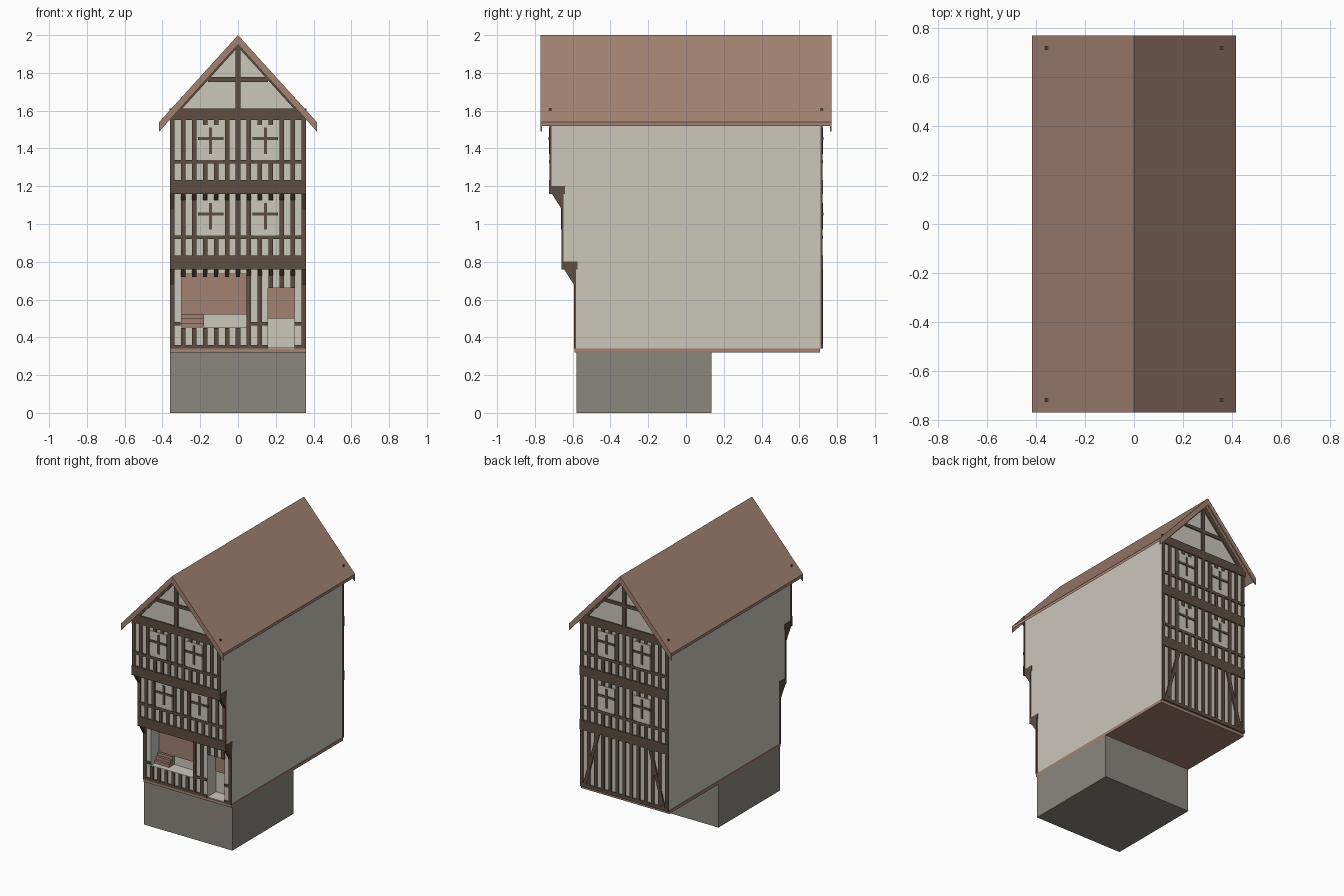
import bpy, bmesh
from mathutils import Vector

cube = bpy.data.objects.get("Cube")
if cube:
    bpy.data.objects.remove(cube, do_unlink=True)


def material(name, r, g, b):
    m = bpy.data.materials.new(name)
    m.use_nodes = True
    m.diffuse_color = (r, g, b, 1)
    m.node_tree.nodes["Principled BSDF"].inputs["Base Color"].default_value = (r, g, b, 1)
    return m


PLASTER = material("plaster", 0.60, 0.57, 0.50)
STONE = material("stone", 0.26, 0.24, 0.21)
TIMBER = material("dark timber", 0.11, 0.075, 0.052)
CLAY = material("brown clay and wood", 0.36, 0.22, 0.165)


def finish(name, bm, mat):
    bmesh.ops.recalc_face_normals(bm, faces=bm.faces)
    me = bpy.data.meshes.new(name)
    bm.to_mesh(me)
    bm.free()
    me.materials.append(mat)
    ob = bpy.data.objects.new(name, me)
    bpy.context.collection.objects.link(ob)
    return ob


def add_prism(bm, points, axis, a, b):
    """Extrude a profile along x (points are y, z) or y (points are x, z)."""
    def place(p, d):
        return (d, p[0], p[1]) if axis == "x" else (p[0], d, p[1])
    lo = [bm.verts.new(place(p, a)) for p in points]
    hi = [bm.verts.new(place(p, b)) for p in points]
    bm.faces.new(lo)
    bm.faces.new(hi)
    n = len(points)
    for i in range(n):
        j = (i + 1) % n
        bm.faces.new((lo[i], lo[j], hi[j], hi[i]))


def add_box(bm, x0, x1, y0, y1, z0, z1):
    add_prism(bm, [(x0, z0), (x1, z0), (x1, z1), (x0, z1)], "y", y0, y1)


def box(name, mat, *bounds):
    bm = bmesh.new()
    add_box(bm, *bounds)
    return finish(name, bm, mat)


def prism(name, mat, *args):
    bm = bmesh.new()
    add_prism(bm, *args)
    return finish(name, bm, mat)


# Main dimensions
HALF = 0.355
FRONTS = (-0.585, -0.65, -0.715)
BACK = 0.715
RIDGE, EAVE_X, EAVE_Z, ROOF_Y = 2.0, 0.417, 1.54, 0.77
SLOPE = (RIDGE - EAVE_Z) / EAVE_X
STUDS = [i * 0.058 for i in range(-6, 7)]
STUD_W = 0.024
WINDOW_X = (-0.145, 0.145)

# Stone cellar and floor slab
box("stone_base", STONE, -0.36, 0.36, -0.58, 0.135, 0, 0.32)
box("floor_slab", CLAY, -0.36, 0.36, -0.59, 0.71, 0.32, 0.342)

# Plaster walls with stepped front, then the shop openings are cut
f1, f2, f3 = FRONTS
walls = prism("plaster_walls", PLASTER,
              [(f1, 0.34), (BACK, 0.34), (BACK, 1.57), (f3, 1.57),
               (f3, 1.2), (f2, 1.2), (f2, 0.8), (f1, 0.8)], "x", -HALF, HALF)
INNER = f1 + 0.1
for label, x0, x1, z0, z1 in (("shop", -0.30, 0.05, 0.455, 0.735),
                              ("door", 0.16, 0.30, 0.345, 0.66)):
    cutter = box(label + "_cutter", PLASTER, x0, x1, f1 - 0.1, INNER, z0, z1)
    cutter.hide_render = True
    mod = walls.modifiers.new(label, "BOOLEAN")
    mod.operation, mod.solver, mod.object = "DIFFERENCE", "EXACT", cutter
    bpy.context.view_layer.objects.active = walls
    bpy.ops.object.modifier_apply(modifier=mod.name)
    bpy.data.objects.remove(cutter, do_unlink=True)
box("shop_back_panel", CLAY, -0.30, 0.05, INNER - 0.008, INNER, 0.52, 0.735)
box("door_back_panel", CLAY, 0.16, 0.30, INNER - 0.008, INNER, 0.50, 0.66)
for i in range(3):
    z = 0.455 + 0.022 * i
    box("shop_step", CLAY, -0.30, -0.18, INNER - 0.06 + 0.018 * i, INNER, z, z + 0.022)

# Gable walls under the roof
g = RIDGE - 0.03
prism("gable_block", PLASTER,
      [(-HALF, 1.56), (HALF, 1.56), (HALF, g - SLOPE * HALF),
       (0, g), (-HALF, g - SLOPE * HALF)], "y", f3, BACK)


# Roof sheet and barge boards
def chevron(drop, reach=EAVE_X, lower=0.0):
    top, end = RIDGE - lower, RIDGE - lower - SLOPE * reach
    return [(-reach, end), (0, top), (reach, end),
            (reach, end - drop), (0, top - drop), (-reach, end - drop)]


prism("roof", CLAY, chevron(0.022), "y", -ROOF_Y, ROOF_Y)
for side in (-1, 1):
    prism("barge_board", CLAY, chevron(0.05), "y", side * (ROOF_Y - 0.008), side * ROOF_Y)


# Timber framing of one facade
def frame(name, sills, facades, side, ground):
    """side is -1 for the front, 1 for the back."""
    bm = bmesh.new()

    def beam(face, x0, x1, z0, z1, depth=0.008):
        add_box(bm, x0, x1, face - side * 0.002, face + side * depth, z0, z1)

    def stud(face, x, z0, z1):
        beam(face, x - STUD_W / 2, x + STUD_W / 2, z0, z1)

    # Upper storeys: studs interrupted by pairs of windows
    for face, bottom, top in ((facades[1], 0.80, 1.17), (facades[2], 1.20, 1.56)):
        rail = bottom + 0.13
        for x in STUDS:
            if any(abs(x - w) < 0.06 for w in WINDOW_X):
                stud(face, x, bottom, rail)
                stud(face, x, rail + 0.195, top)
            else:
                stud(face, x, bottom, top)
        beam(face, -0.36, 0.36, rail - 0.01, rail + 0.01, 0.009)
        for w in WINDOW_X:
            z = rail + 0.122
            beam(face, w - 0.068, w + 0.068, z - 0.008, z + 0.008, 0.012)
            beam(face, w - 0.008, w + 0.008, rail + 0.04, rail + 0.18, 0.011)
    # Sill and bressummer beams
    for face, z in zip(facades[1:], sills):
        beam(face, -0.36, 0.36, z - 0.04, z + 0.032, 0.01)
    # Tie beam, king post, collar and rafters of the gable
    face = facades[2]
    beam(face, -0.363, 0.363, 1.55, 1.612, 0.01)
    beam(face, -0.014, 0.014, 1.6, 1.95, 0.009)
    c = (RIDGE - 0.06 - 1.765) / SLOPE
    beam(face, -c, c, 1.753, 1.777)
    add_prism(bm, chevron(0.042, 0.36, 0.021), "y", face - side * 0.002, face + side * 0.01)
    ground(bm, beam, stud, facades[0])
    finish(name, bm, TIMBER)


def front_ground(bm, beam, stud, face):
    for x in STUDS:
        if x < 0.045:
            stud(face, x, 0.34, 0.765 if x < -0.32 else 0.45)
            if x > -0.32:
                stud(face, x, 0.735, 0.77)
        elif 0.14 < x < 0.30:
            stud(face, x, 0.66, 0.77)
        else:
            stud(face, x, 0.34, 0.77)
    for x0, x1 in ((-0.36, -0.305), (0.05, 0.16), (0.30, 0.36)):
        beam(face, x0, x1, 0.462, 0.48)
    beam(face, -0.36, 0.16, 0.34, 0.36, 0.009)
    beam(face, 0.30, 0.36, 0.34, 0.36, 0.009)
    # Overhang: bressummer soffit, joist ends and corner brackets
    for lower, upper, z in ((f1, f2, 0.80), (f2, f3, 1.20)):
        add_box(bm, -0.358, 0.358, upper, lower + 0.01, z - 0.04, z + 0.002)
        for x in STUDS[1:-1]:
            add_prism(bm, [(lower, z - 0.04), (lower - 0.04, z - 0.04), (lower, z - 0.08)],
                      "x", x - 0.011, x + 0.011)
        for s in (-1, 1):
            add_prism(bm, [(lower, z - 0.04), (upper + 0.005, z - 0.04), (lower, z - 0.135)],
                      "x", s * 0.336, s * 0.36)


def back_ground(bm, beam, stud, face):
    for x in STUDS:
        stud(face, x, 0.34, 0.77)
    beam(face, -0.36, 0.36, 0.34, 0.365, 0.009)
    # Diagonal braces in the outer bays
    for s in (-1, 1):
        add_prism(bm, [(s * 0.335, 0.36), (s * 0.31, 0.36), (s * 0.20, 0.76), (s * 0.225, 0.76)],
                  "y", face, face + 0.01)


frame("front_timber_frame", (0.80, 1.20), FRONTS, -1, front_ground)
frame("back_timber_frame", (0.80, 1.20), (BACK,) * 3, 1, back_ground)

# Plain window panels behind the crossbars
for side, faces in ((-1, FRONTS), (1, (BACK,) * 3)):
    for face, z in ((faces[1], 0.94), (faces[2], 1.34)):
        for w in WINDOW_X:
            box("window_panel", PLASTER, w - 0.066, w + 0.066,
                face, face + side * 0.006, z, z + 0.185)
